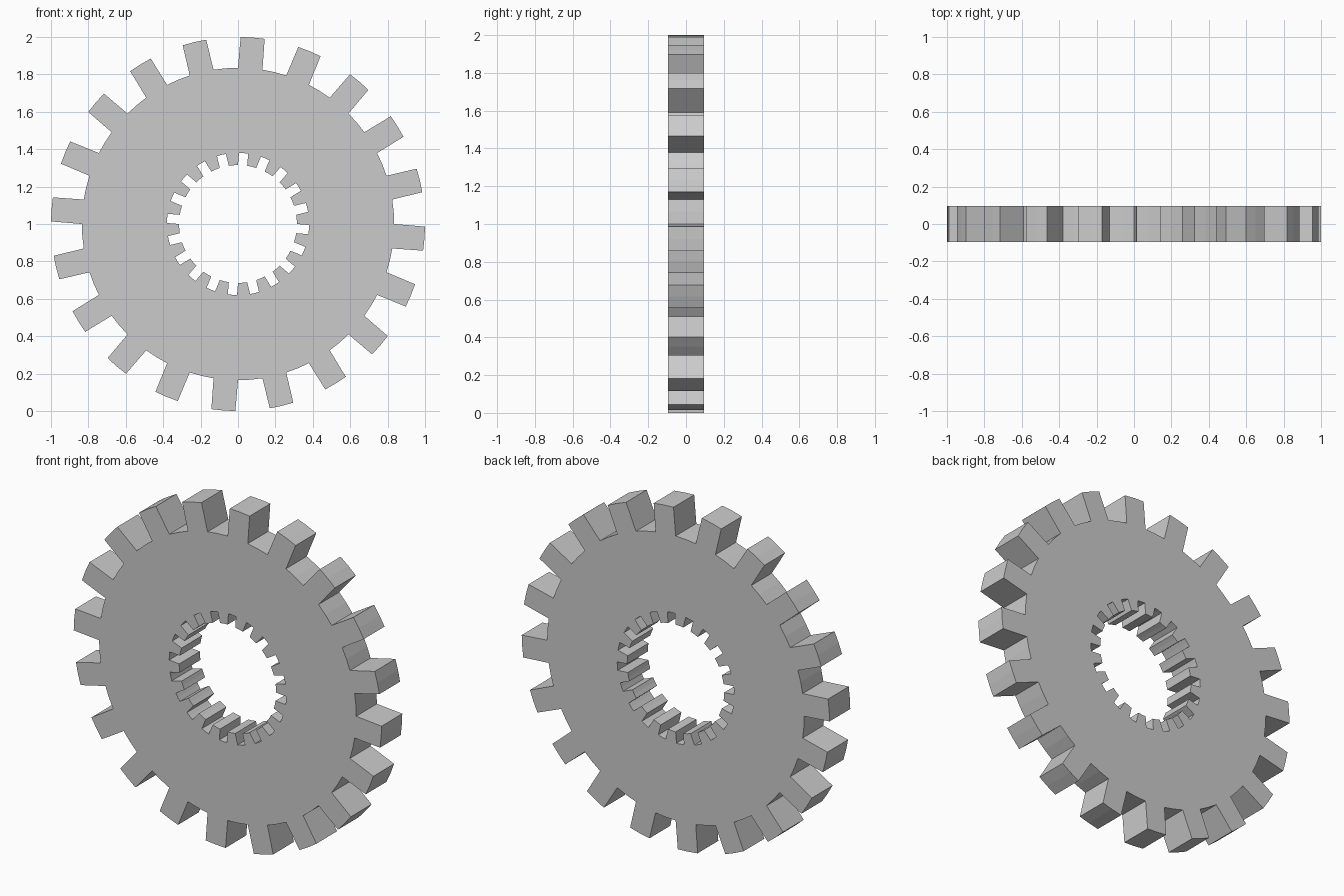
import bpy, bmesh, math

if "Cube" in bpy.data.objects:
    bpy.data.objects.remove(bpy.data.objects["Cube"])

TEETH = 20
HALF = 0.096           # half thickness
R_TIP, R_ROOT = 1.0, 0.835
R_NOTCH, R_BORE = 0.38, 0.315
PITCH = 2 * math.pi / TEETH

grey = bpy.data.materials.new("plain grey")
grey.diffuse_color = (0.6, 0.6, 0.6, 1)
grey.use_nodes = True
grey.node_tree.nodes["Principled BSDF"].inputs["Base Color"].default_value = grey.diffuse_color


def toothed_loop(low, high, taper):
    """Points of a square-toothed ring: tooth from 0 to half a pitch, then a gap."""
    q = PITCH / 4
    pts = []
    for i in range(TEETH):
        a = i * PITCH - PITCH / 2
        for r, da in ((low, 0), (high, taper), (high, q), (high, 2 * q - taper),
                      (low, 2 * q), (low, 3 * q)):
            pts.append((r * math.cos(a + da), 1 + r * math.sin(a + da)))
    return pts


bm = bmesh.new()
outer = toothed_loop(R_ROOT, R_TIP, math.radians(0.8))
inner = toothed_loop(R_BORE, R_NOTCH, math.radians(0.8))
rings = [[[bm.verts.new((x, y, z)) for x, z in loop] for loop in (outer, inner)]
         for y in (-HALF, HALF)]
n = len(outer)
(front_out, front_in), (back_out, back_in) = rings
for i in range(n):
    j = (i + 1) % n
    # rim, bore, and the two flat sides
    bm.faces.new((front_out[i], front_out[j], back_out[j], back_out[i]))
    bm.faces.new((front_in[j], front_in[i], back_in[i], back_in[j]))
    bm.faces.new((front_out[j], front_out[i], front_in[i], front_in[j]))
    bm.faces.new((back_out[i], back_out[j], back_in[j], back_in[i]))
bmesh.ops.recalc_face_normals(bm, faces=bm.faces)

mesh = bpy.data.meshes.new("gear_wheel")
bm.to_mesh(mesh)
bm.free()
mesh.materials.append(grey)
gear = bpy.data.objects.new("gear_wheel", mesh)
bpy.context.collection.objects.link(gear)
